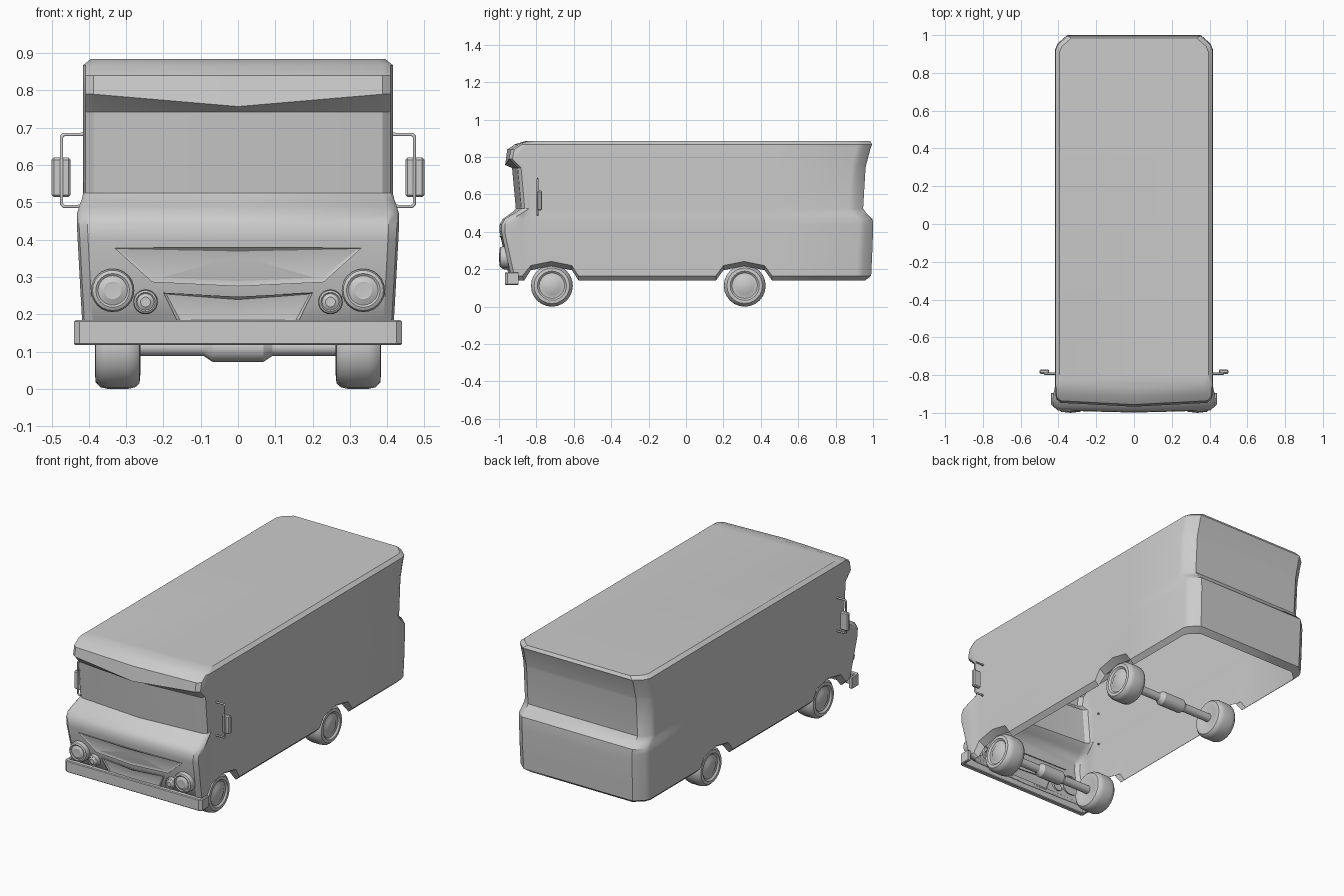
import bpy, bmesh, math

if "Cube" in bpy.data.objects:
    bpy.data.objects.remove(bpy.data.objects["Cube"])

def finish(name, bm, recalc=True):
    bmesh.ops.remove_doubles(bm, verts=bm.verts, dist=1e-5)
    if recalc:
        bmesh.ops.recalc_face_normals(bm, faces=bm.faces)
    me = bpy.data.meshes.new(name)
    bm.to_mesh(me)
    bm.free()
    ob = bpy.data.objects.new(name, me)
    bpy.context.collection.objects.link(ob)
    return ob

def lathe(name, prof, axis, loc, flip=1, segs=24):
    """Revolve (radius, along) points about the x or y axis."""
    bm = bmesh.new()
    rings = []
    for r, a in prof:
        ring = []
        for k in range(segs):
            t = 2 * math.pi * k / segs
            c, s = r * math.cos(t), r * math.sin(t)
            co = (a * flip, c, s) if axis == 'x' else (c, a, s)
            ring.append(bm.verts.new([p + q for p, q in zip(co, loc)]))
        rings.append(ring)
    for lo, hi in zip(rings, rings[1:]):
        for k in range(segs):
            j = (k + 1) % segs
            bm.faces.new((lo[k], lo[j], hi[j], hi[k]))
    return finish(name, bm)

def box(name, x0, x1, y0, y1, z0, z1, bevel):
    bm = bmesh.new()
    bmesh.ops.create_cube(bm, size=1)
    for v in bm.verts:
        v.co = ((x0 + x1) / 2 + v.co.x * (x1 - x0), (y0 + y1) / 2 + v.co.y * (y1 - y0),
                (z0 + z1) / 2 + v.co.z * (z1 - z0))
    bmesh.ops.bevel(bm, geom=bm.edges[:], offset=bevel, segments=1, affect='EDGES')
    return finish(name, bm)

# Body shell: open-bottomed stack of rings
# z, front y, front sweep, rear y, half width, front half width, z rise at the front edge
LEVELS = [
    (.140, -.925, .01, .957, .388, .393, 0),
    (.165, -.946, .01, .990, .413, .417, 0),
    (.270, -.969, .01, .995, .415, .423, 0),
    (.400, -.997, .01, 1.00, .416, .430, 0),
    (.440, -.996, .01, 1.00, .417, .432, 0),
    (.468, -.980, .01, .998, .417, .432, 0),
    (.490, -.950, .015, .975, .416, .426, 0),
    (.508, -.924, .02, .958, .415, .419, 0),
    (.525, -.910, .03, .947, .415, .415, 0),
    (.742, -.930, .03, .960, .415, .415, 0),
    (.757, -.967, .02, .963, .415, .415, .033),
    (.840, -.956, .02, .985, .415, .415, 0),
    (.868, -.915, .02, .995, .415, .415, 0),
    (.885, -.860, .015, .985, .394, .394, 0),
]
ARCH = [(-.875, 0), (-.83, .05), (-.72, .07), (-.61, .05), (-.575, 0),
        (.16, 0), (.20, .05), (.31, .07), (.42, .05), (.46, 0)]

def half_ring(level):
    z, yf, sweep, yr, w, wf, rise = LEVELS[level]
    ye, zs = yf + sweep, z + rise
    pts = [(0, yf, z), (wf - .028, ye, zs), (wf - .006, ye + .018, zs), (wf, ye + .04, zs)]
    for i, (y, up) in enumerate(ARCH):
        up = up * 1.1 if level < 2 else 0
        x = w - (.015 if up and level == 0 else 0)
        pts.append((x, max(y, ye + .04 + .01 * (i + 1)), zs + up if i < 2 else z + up))
    pts += [(w, yr - .075, z), (w - .012, yr - .045, z), (w - .063, yr, z), (0, yr, z)]
    return pts

bm = bmesh.new()
rings = []
for lv in range(len(LEVELS)):
    h = half_ring(lv)
    full = h + [(-x, y, z) for x, y, z in h[-2:0:-1]]
    rings.append([bm.verts.new(p) for p in full])
n = len(rings[0])
panes = []
for lv, (lo, hi) in enumerate(zip(rings, rings[1:])):
    for i in range(n):
        j = (i + 1) % n
        f = bm.faces.new((lo[i], lo[j], hi[j], hi[i]))
        if lv == 8 and i in (0, n - 1):
            panes.append(f)
bm.faces.new(rings[-1])
# Recessed windscreen panes
bmesh.ops.inset_individual(bm, faces=panes, thickness=.012, depth=-.006)
finish("body", bm, recalc=False)

# Grilles: raised frame with recessed panel on the sloping nose
def grille(name, outline, rim):
    bm = bmesh.new()
    pts = outline + [(-x, z) for x, z in outline[::-1] if x]
    vs = [bm.verts.new((x, -.945 - .217 * (z - .16) + abs(x) * .026 - .006, z)) for x, z in pts]
    face = bm.faces.new(vs)
    face.normal_update()
    if face.normal.y > 0:
        face.normal_flip()
    back = [bm.verts.new((v.co.x, v.co.y + .012, v.co.z)) for v in vs]
    for i in range(len(vs)):
        j = (i + 1) % len(vs)
        bm.faces.new((vs[i], back[i], back[j], vs[j]))
    bmesh.ops.inset_individual(bm, faces=[face], thickness=rim, depth=-.005)
    finish(name, bm)

grille("upper_grille", [(0, .275), (.23, .286), (.332, .378), (0, .379)][:3] + [(0, .379)], .012)
grille("lower_grille", [(0, .17), (.157, .17), (.2, .258), (0, .247)], .009)

# Bumper: bar wrapping round the corners
bm = bmesh.new()
plan = [(.44, -.895), (.44, -.955), (.425, -.968), (-.425, -.968), (-.44, -.955), (-.44, -.895),
        (-.422, -.895), (-.422, -.94), (.422, -.94), (.422, -.895)]
base = bm.faces.new([bm.verts.new((x, y, .117)) for x, y in plan])
ext = bmesh.ops.extrude_face_region(bm, geom=[base])
for v in ext['geom']:
    if isinstance(v, bmesh.types.BMVert):
        v.co.z = .184
bmesh.ops.bevel(bm, geom=[e for e in bm.edges if abs(e.verts[0].co.z - e.verts[1].co.z) < 1e-4],
                offset=.004, segments=1, affect='EDGES')
finish("bumper", bm)

# Lamps
LAMP = [(1, .03), (1, -.010), (.93, -.022), (.78, -.026), (.68, -.022), (.4, -.029), (.3, -.028), (0, -.030)]
TYRE = [(0, .268), (.06, .268), (.075, .262), (.097, .264), (.108, .276), (.112, .295), (.112, .350),
        (.108, .368), (.095, .382), (.078, .383), (.068, .374), (.05, .376), (.042, .381), (0, .383)]
for s, side in ((1, "right"), (-1, "left")):
    lathe(side + "_headlamp", [(r * .058, a) for r, a in LAMP], 'y', (s * .336, -.970, .264))
    lathe(side + "_small_lamp", [(r * .033, a * .8) for r, a in LAMP], 'y', (s * .248, -.964, .233))

    # Wheels
    for y, end in ((-.717, "front"), (.314, "rear")):
        lathe(f"{end}_{side}_wheel", TYRE, 'x', (0, y, .112), s)

    # Mirror bracket and mirror
    cu = bpy.data.curves.new(side + "_mirror_bracket", 'CURVE')
    cu.dimensions = '3D'
    cu.bevel_depth = .0055
    cu.bevel_resolution = 1
    cu.use_fill_caps = True
    path = [(.405, .682), (.467, .682), (.473, .676), (.473, .495), (.467, .489), (.405, .489)]
    sp = cu.splines.new('POLY')
    sp.points.add(len(path) - 1)
    for p, (x, z) in zip(sp.points, path):
        p.co = (s * x, -.793, z, 1)
    bpy.context.collection.objects.link(bpy.data.objects.new(side + "_mirror_bracket", cu))
    xa, xb = sorted((s * .449, s * .5))
    box(side + "_mirror", xa, xb, -.793, -.77, .514, .62, .006)

# Axles with a thicker middle housing
for y, end in ((-.717, "front"), (.314, "rear")):
    lathe(end + "_axle", [(0, -.28), (.024, -.28), (.024, -.092), (.04, -.068),
                          (.04, .068), (.024, .092), (.024, .28), (0, .28)], 'x', (0, y, .112), 1, 16)

# Shading: smooth with sharp edges kept
bpy.ops.object.select_all(action='DESELECT')
for ob in bpy.context.scene.objects:
    if ob.type == 'MESH':
        ob.select_set(True)
        bpy.context.view_layer.objects.active = ob
bpy.ops.object.shade_smooth_by_angle(angle=math.radians(32))
